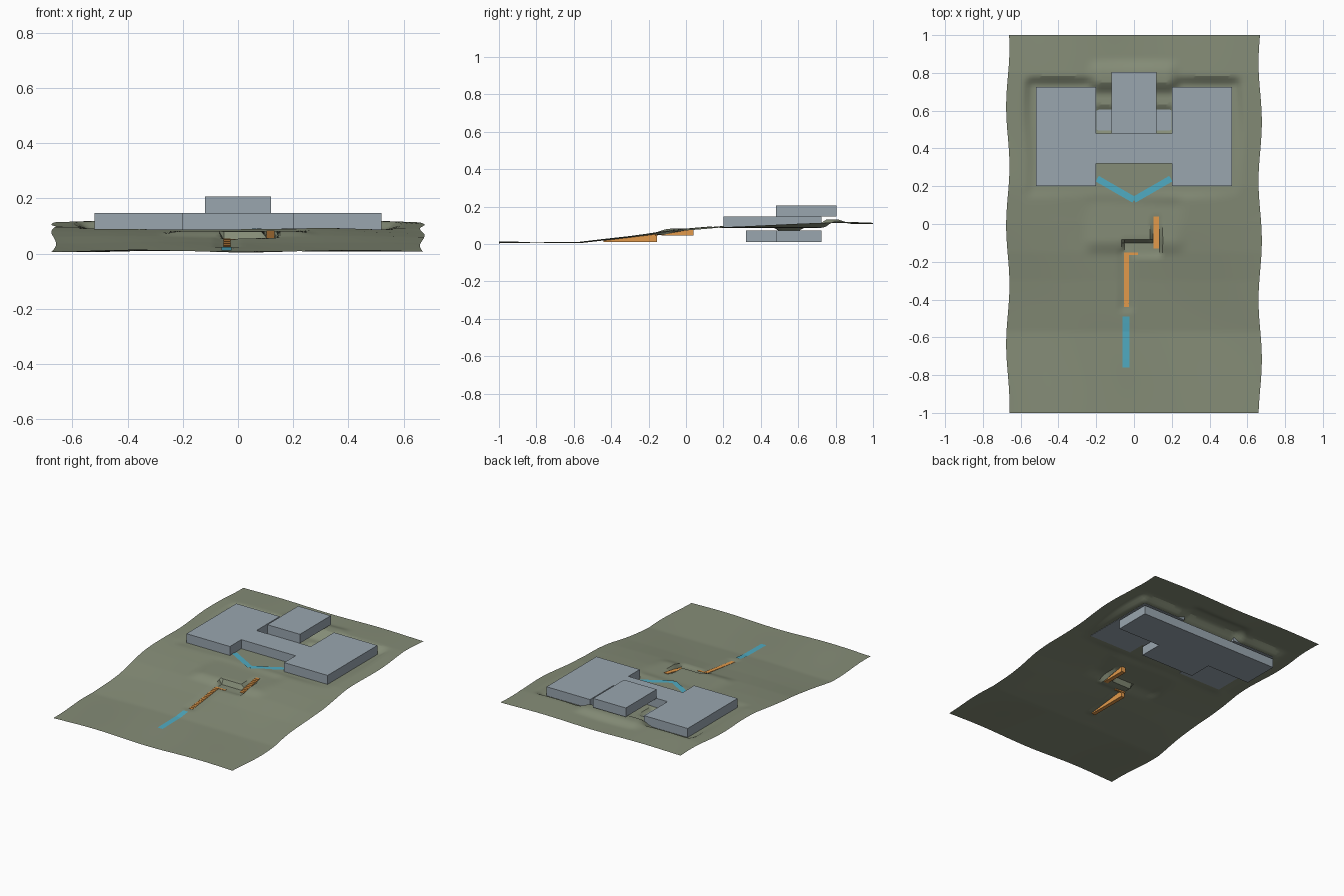
import bpy, bmesh, math

if "Cube" in bpy.data.objects:
    bpy.data.objects.remove(bpy.data.objects["Cube"])


def material(name, rgb):
    m = bpy.data.materials.new(name)
    m.diffuse_color = (*rgb, 1)
    m.use_nodes = True
    m.node_tree.nodes["Principled BSDF"].inputs["Base Color"].default_value = m.diffuse_color
    return m


GROUND = material("olive_ground", (0.235, 0.265, 0.185))
WALL = material("blue_grey_wall", (0.32, 0.38, 0.43))
PATH = material("blue_path", (0.08, 0.41, 0.54))
STEP = material("orange_step", (0.76, 0.32, 0.07))


def finish(name, bm, mat):
    bmesh.ops.recalc_face_normals(bm, faces=bm.faces[:])
    me = bpy.data.meshes.new(name)
    bm.to_mesh(me)
    bm.free()
    me.materials.append(mat)
    ob = bpy.data.objects.new(name, me)
    bpy.context.collection.objects.link(ob)
    return ob


def prism(name, outline, z0, z1, mat):
    bm = bmesh.new()
    f = bm.faces.new([bm.verts.new((x, y, z0)) for x, y in outline])
    r = bmesh.ops.extrude_face_region(bm, geom=[f])
    for v in r["geom"]:
        if isinstance(v, bmesh.types.BMVert):
            v.co.z = z1
    return finish(name, bm, mat)


def mirrored(pts):
    return pts + [(-x, y) for x, y in reversed(pts)]


def ramp(a, b, t):
    t = min(1, max(0, (t - a) / (b - a)))
    return t * t * (3 - 2 * t)


def inside(x, y, x0, x1, y0, y1, e):
    """1 within the rectangle, fading to 0 over the margin e."""
    return (ramp(x0 - e, x0, x) * (1 - ramp(x1, x1 + e, x))
            * ramp(y0 - e, y0, y) * (1 - ramp(y1, y1 + e, y)))


PROFILE = [(-1.1, .017), (-.8, .017), (-.57, .017), (-.3, .048), (-.15, .07),
           (0, .086), (.2, .103), (.5, .112), (.8, .123), (1.1, .116)]


def height(x, y):
    for (y0, z0), (y1, z1) in zip(PROFILE, PROFILE[1:]):
        if y0 <= y <= y1:
            z = z0 + (z1 - z0) * (y - y0) / (y1 - y0)
            break
    z += .004 * math.sin(7 * x + 2 * y) * math.sin(5 * y + 1) - .002 * math.cos(9 * x)

    def level(z, target, *rect):
        k = inside(x, y, *rect)
        return z + (target - z) * k
    z = level(z, .090, -.2, .2, -.08, .08, .09)       # garden terrace
    z = level(z, .095, -.53, .53, .18, .73, .06)      # building platform
    z = level(z, .140, -.18, .18, .76, .80, .08)      # bank behind the court
    z = level(z, .076, -.19, -.11, .50, .60, .03)     # sunken court corners
    z = level(z, .076, .11, .19, .50, .60, .03)
    z = level(z, .057, -.05, .13, -.16, -.10, .02)    # stair landing
    lower = .026 + .034 * (y + .44) / .28
    z = level(z, lower, -.055, -.025, -.44, -.16, .035)
    upper = .058 + .030 * (y + .12) / .16
    z = level(z, upper, .105, .13, -.12, .03, .02)
    return z


# terrain sheet with wavy sides
bm = bmesh.new()
NX, NY = 80, 120
rows = []
for j in range(NY + 1):
    y = -1 + 2 * j / NY
    row = []
    for i in range(NX + 1):
        x = -.668 + 1.336 * i / NX
        wave = 1 + .013 * math.cos(10 * (y - .62 + .08 * (x > 0)))
        row.append(bm.verts.new((x * wave, y, height(x, y))))
    rows.append(row)
for a, b in zip(rows, rows[1:]):
    for i in range(NX):
        bm.faces.new((a[i], a[i + 1], b[i + 1], b[i]))
terrain = finish("terrain", bm, GROUND)
bpy.context.view_layer.objects.active = terrain
terrain.select_set(True)
bpy.ops.object.shade_smooth_by_angle(angle=math.radians(25))

# building storeys
prism("lower_storey", mirrored([(.2, .32), (.2, .48), (.52, .48), (.52, .725)]),
      .02, .08, WALL)
prism("main_storey", mirrored([(.2, .32), (.2, .2), (.52, .2), (.52, .725), (.2, .725), (.2, .48)]),
      .093, .155, WALL)
prism("top_storey", mirrored([(.12, .48), (.12, .805)]), .155, .215, WALL)


def drape(name, a, b, width, lift=.003):
    """Thin strip of paving that follows the ground."""
    bm = bmesh.new()
    n = 24
    d = math.hypot(b[0] - a[0], b[1] - a[1])
    px, py = -(b[1] - a[1]) / d * width / 2, (b[0] - a[0]) / d * width / 2
    prev = None
    for k in range(n + 1):
        t = k / n
        x, y = a[0] + (b[0] - a[0]) * t, a[1] + (b[1] - a[1]) * t
        z = max(height(x + px, y + py), height(x - px, y - py), height(x, y)) + lift
        cur = [bm.verts.new((x + s * px, y + s * py, z)) for s in (-1, 1)]
        if prev:
            bm.faces.new((prev[0], cur[0], cur[1], prev[1]))
        prev = cur
    return finish(name, bm, PATH)


# paving
drape("lower_path", (-.042, -.76), (-.042, -.49), .036)
for side, s in (("left", -1), ("right", 1)):
    drape("forecourt_path_" + side, (0, .128), (s * .195, .24), .034)


def stair(name, x0, x1, y0, y1, base, z0, z1, n):
    """Solid stepped flight with a level underside."""
    bm = bmesh.new()
    side = [(y0, base)]
    for k in range(n):
        z = z0 + (z1 - z0) * (k + 1) / n
        side += [(y0 + (y1 - y0) * k / n, z), (y0 + (y1 - y0) * (k + 1) / n, z)]
    side.append((y1, base))
    f = bm.faces.new([bm.verts.new((x0, y, z)) for y, z in side])
    r = bmesh.ops.extrude_face_region(bm, geom=[f])
    for v in r["geom"]:
        if isinstance(v, bmesh.types.BMVert):
            v.co.x = x1
    return finish(name, bm, STEP)


# stair flights and the edge of the landing between them
stair("lower_stair", -.053, -.027, -.44, -.155, .02, .026, .063, 16)
stair("upper_stair", .104, .133, -.13, .04, .053, .058, .092, 10)
prism("landing_edge", [(-.053, -.165), (.02, -.165), (.02, -.152), (-.053, -.152)],
      .05, .061, STEP)

# stand the model on the floor
parts = bpy.context.collection.objects
low = min(v.co.z for o in parts for v in o.data.vertices)
for o in parts:
    for v in o.data.vertices:
        v.co.z -= low - .004 if low > .004 else low
